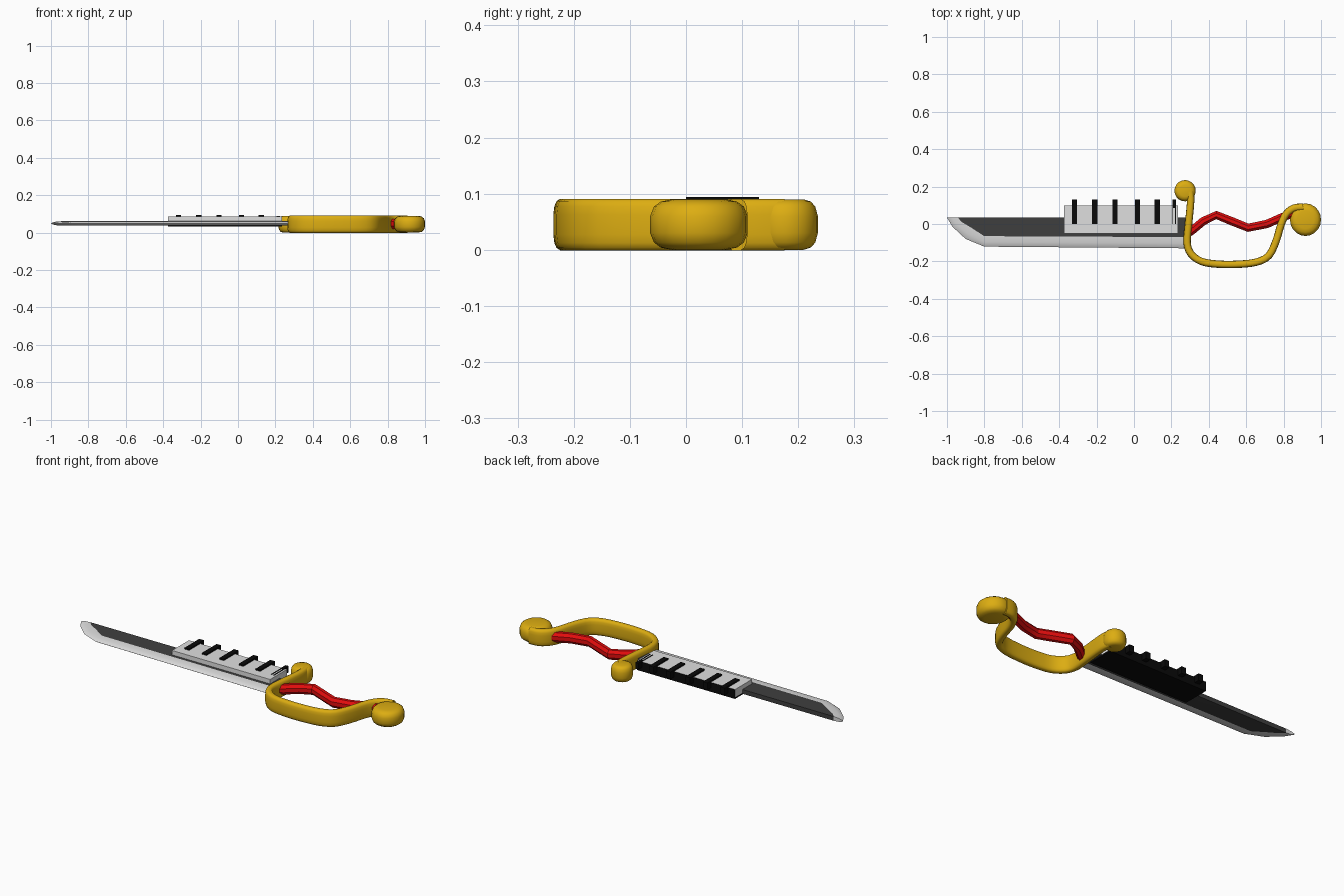
import bpy, bmesh, math
from mathutils import Vector

if "Cube" in bpy.data.objects:
    bpy.data.objects.remove(bpy.data.objects["Cube"])


def material(name, rgb):
    m = bpy.data.materials.new(name)
    m.diffuse_color = (*rgb, 1)
    m.use_nodes = True
    m.node_tree.nodes["Principled BSDF"].inputs["Base Color"].default_value = m.diffuse_color
    return m


GOLD = material("gold", (0.72, 0.42, 0.006))
RED = material("red", (0.78, 0.004, 0.004))
STEEL = material("light_steel", (0.72, 0.72, 0.72))
DARK = material("dark_steel", (0.05, 0.05, 0.05))
BLACK = material("black", (0.003, 0.003, 0.003))
WHITE = material("white", (0.74, 0.74, 0.74))


def finish(name, bm, mats, angle=None):
    bmesh.ops.recalc_face_normals(bm, faces=bm.faces)
    me = bpy.data.meshes.new(name)
    bm.to_mesh(me)
    bm.free()
    for m in mats:
        me.materials.append(m)
    ob = bpy.data.objects.new(name, me)
    bpy.context.collection.objects.link(ob)
    if angle:
        bpy.ops.object.select_all(action='DESELECT')
        ob.select_set(True)
        bpy.context.view_layer.objects.active = ob
        bpy.ops.object.shade_smooth_by_angle(angle=math.radians(angle))
    return ob


def box(name, x0, x1, y0, y1, z0, z1, mat):
    bm = bmesh.new()
    bmesh.ops.create_cube(bm, size=1)
    for v in bm.verts:
        v.co = ((x0 + x1) / 2 + v.co.x * (x1 - x0),
                (y0 + y1) / 2 + v.co.y * (y1 - y0),
                (z0 + z1) / 2 + v.co.z * (z1 - z0))
    return finish(name, bm, [mat])


def bridge(bm, rings, caps=True):
    n = len(rings[0])
    for a, b in zip(rings, rings[1:]):
        for i in range(n):
            j = (i + 1) % n
            bm.faces.new((a[i], a[j], b[j], b[i]))
    if caps:
        bm.faces.new(rings[0])
        bm.faces.new(rings[-1])


def smooth_path(pts, steps=3):
    """Catmull-Rom resampling of flat points."""
    p = [Vector(q) for q in pts]
    p = [2 * p[0] - p[1]] + p + [2 * p[-1] - p[-2]]
    out = []
    for a, b, c, d in zip(p, p[1:], p[2:], p[3:]):
        for s in range(steps):
            t = s / steps
            out.append(0.5 * (2 * b + (c - a) * t + (2 * a - 5 * b + 4 * c - d) * t * t
                              + (3 * b - a - 3 * c + d) * t ** 3))
    return out + [p[-2]]


def sweep(name, path, w, h, sides, power, zc, mat, angle):
    """Sweep a superellipse of half width w and half height h along a flat path."""
    bm = bmesh.new()
    rings = []
    for i, p in enumerate(path):
        t = (path[min(i + 1, len(path) - 1)] - path[max(i - 1, 0)]).normalized()
        ring = []
        for k in range(sides):
            a = 2 * math.pi * (k + 0.5) / sides
            c, s = math.cos(a), math.sin(a)
            u = math.copysign(abs(c) ** power, c) * w
            v = math.copysign(abs(s) ** power, s) * h
            ring.append(bm.verts.new((p.x - t.y * u, p.y + t.x * u, zc + v)))
        rings.append(ring)
    bridge(bm, rings)
    return finish(name, bm, [mat], angle)


def knob(name, cx, cy, rx, ry):
    """Rounded drum, 0.09 tall."""
    bm = bmesh.new()
    profile = [(0.55, 0.0), (0.78, 0.004), (0.92, 0.013), (1, 0.03),
               (1, 0.06), (0.92, 0.077), (0.78, 0.086), (0.55, 0.09)]
    rings = []
    for r, z in profile:
        rings.append([bm.verts.new((cx + rx * r * math.cos(math.tau * k / 20),
                                    cy + ry * r * math.sin(math.tau * k / 20), z))
                      for k in range(20)])
    bridge(bm, rings)
    return finish(name, bm, [GOLD], 50)


# Blade: dark flats with a rounded bright cutting edge
inner = [(0.28, -0.07), (-0.8, -0.065), (-0.87, -0.02), (-0.92, 0.01), (-0.942, 0.034)]
outer = [(0.28, -0.13), (-0.8, -0.121), (-0.9, -0.08), (-0.97, -0.015), (-1.0, 0.034)]
ZB, HB = 0.049, 0.012
bm = bmesh.new()
rows = []
for t, z in [(0, HB), (0.55, 0.0095), (0.9, 0.004), (1, 0), (0.9, -0.004), (0.55, -0.0095), (0, -HB)]:
    rows.append([bm.verts.new((a[0] + (b[0] - a[0]) * t, a[1] + (b[1] - a[1]) * t, ZB + z))
                 for a, b in zip(inner, outer)])
for a, b in zip(rows, rows[1:]):
    for i in range(len(a) - 1):
        bm.faces.new((a[i], a[i + 1], b[i + 1], b[i]))
up = bm.verts.new((0.28, 0.034, ZB + HB))
dn = bm.verts.new((0.28, 0.034, ZB - HB))
flats = [bm.faces.new(rows[0] + [up]), bm.faces.new(rows[-1] + [dn]),
         bm.faces.new((up, dn, rows[-1][-1], rows[0][-1]))]
for f in flats:
    f.material_index = 1
bm.faces.new([r[-1] for r in rows])
bm.faces.new([r[0] for r in rows] + [dn, up])
finish("blade", bm, [STEEL, DARK], 35)

# Keyboard: black tray with white keys on top
box("key_tray", -0.375, 0.235, -0.05, 0.1, 0.033, 0.042, BLACK)
keys = box("white_keys", -0.375, 0.235, -0.05, 0.1, 0.042, 0.086, WHITE)
keys.data.materials.append(BLACK)
for f in keys.data.polygons:
    if f.normal.y > 0.5:
        f.material_index = 1
for i, x in enumerate([-0.318, -0.21, -0.102, 0.019, 0.124]):
    box(f"black_key_{i + 1}", x - 0.014, x + 0.014, 0.0, 0.13, 0.055, 0.094, BLACK)
box("black_key_6", 0.205, 0.224, 0.085, 0.13, 0.055, 0.09, BLACK)
for i, x in enumerate([0.207, 0.222]):
    box(f"key_gap_{i + 1}", x - 0.002, x + 0.002, 0.0, 0.09, 0.08, 0.089, BLACK)

# Guard: flat gold band curling from finial to pommel
guard = smooth_path([(0.30, 0.175), (0.303, 0.12), (0.292, 0.0), (0.284, -0.1), (0.305, -0.16),
                     (0.36, -0.2), (0.44, -0.214), (0.54, -0.216), (0.65, -0.205), (0.72, -0.17),
                     (0.76, -0.09), (0.787, 0.0), (0.815, 0.055), (0.855, 0.085), (0.905, 0.09)])
sweep("guard", guard, 0.02, 0.0465, 16, 0.6, 0.045, GOLD, 60)
knob("guard_finial", 0.273, 0.178, 0.057, 0.057)
knob("pommel", 0.917, 0.023, 0.083, 0.087)

# Grip: bent red bar
grip = [Vector(p) for p in [(0.28, -0.055), (0.31, -0.035), (0.37, 0.015), (0.44, 0.048),
                            (0.53, 0.012), (0.61, -0.02), (0.71, 0.0), (0.79, 0.035), (0.86, 0.06)]]
sweep("grip", grip, 0.024, 0.029, 8, 1.0, 0.047, RED, 30)
